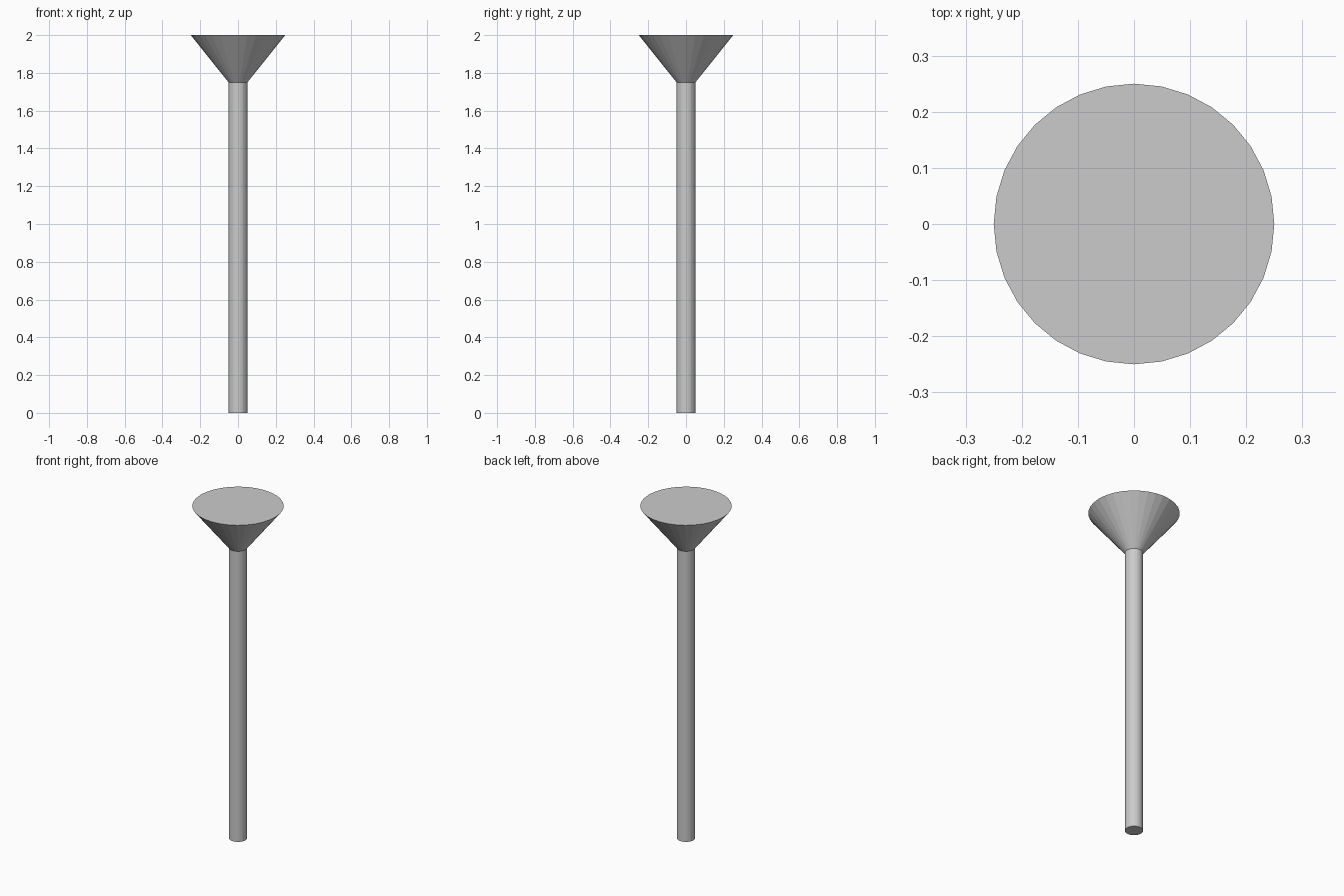
import bpy

if "Cube" in bpy.data.objects:
    bpy.data.objects.remove(bpy.data.objects["Cube"])

SIDES = 32


def frustum(name, r_bottom, r_top, z0, z1):
    """Flat-shaded capped round section between two heights."""
    bpy.ops.mesh.primitive_cone_add(
        vertices=SIDES, radius1=r_bottom, radius2=r_top,
        depth=z1 - z0, location=(0, 0, (z0 + z1) / 2))
    obj = bpy.context.object
    obj.name = name
    return obj


# Slim straight shaft
frustum("shaft", 0.05, 0.05, 0.0, 1.75)

# Flared head with a flat top
frustum("flared_head", 0.05, 0.25, 1.75, 2.0)
